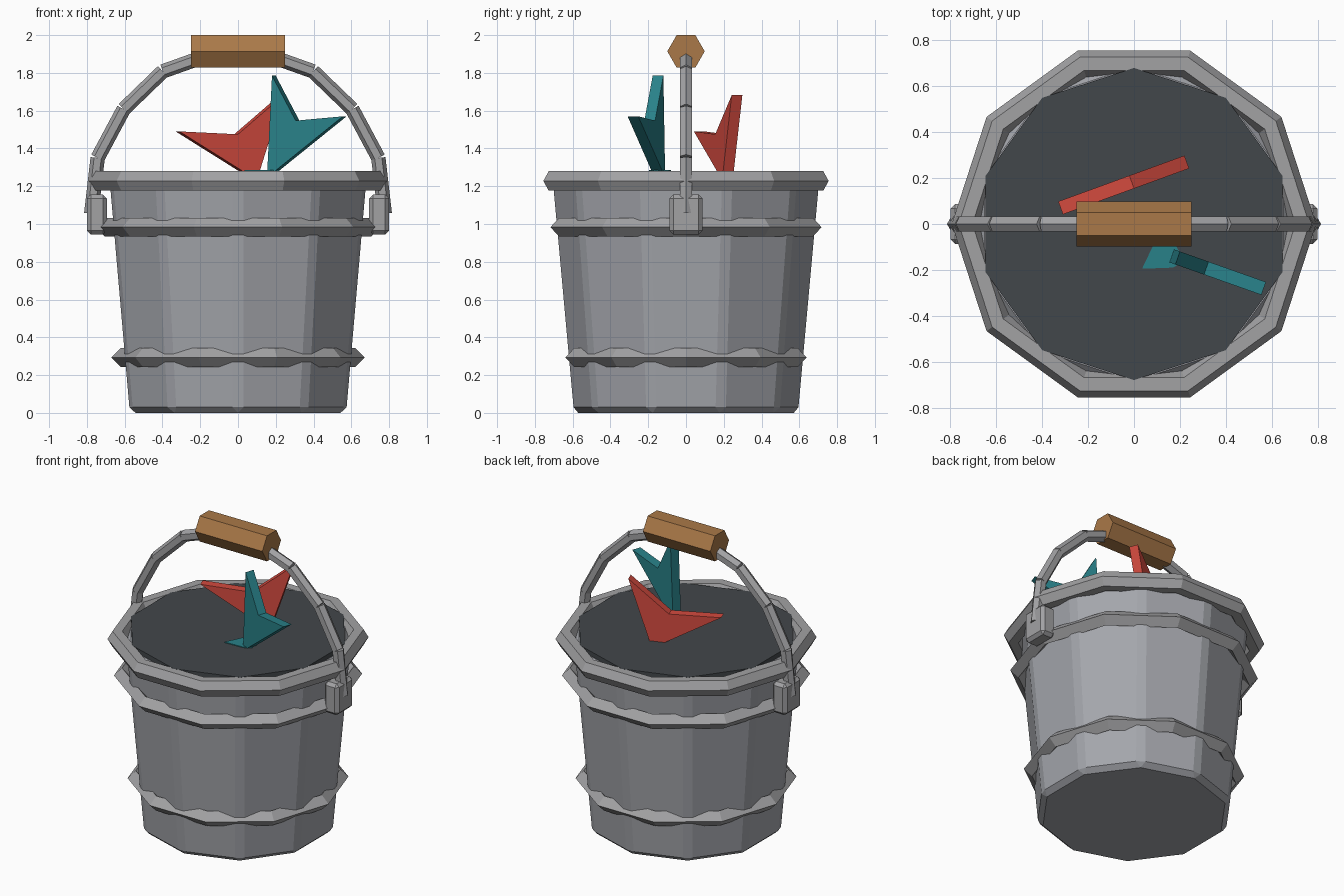
import bpy, bmesh, math
from mathutils import Vector, Matrix

if "Cube" in bpy.data.objects:
    bpy.data.objects.remove(bpy.data.objects["Cube"])


def material(name, rgb):
    m = bpy.data.materials.new(name)
    m.diffuse_color = (*rgb, 1)
    m.use_nodes = True
    m.node_tree.nodes["Principled BSDF"].inputs["Base Color"].default_value = m.diffuse_color
    return m


WOOD = material("wood", (0.40, 0.19, 0.065))
RED = material("red", (0.66, 0.07, 0.05))
TEAL = material("teal", (0.022, 0.22, 0.25))
DARK = material("dark_water", (0.055, 0.063, 0.07))
STEEL = material("steel", (0.37, 0.38, 0.41))
IRON = material("iron", (0.36, 0.36, 0.37))


def make(name, bm, mat, bevel=0):
    bmesh.ops.recalc_face_normals(bm, faces=bm.faces[:])
    me = bpy.data.meshes.new(name)
    bm.to_mesh(me)
    bm.free()
    ob = bpy.data.objects.new(name, me)
    bpy.context.collection.objects.link(ob)
    me.materials.append(mat)
    if bevel:
        mod = ob.modifiers.new("bevel", 'BEVEL')
        mod.width, mod.segments = bevel, 1
        mod.limit_method = 'ANGLE'
        mod.angle_limit = math.radians(20)
    return ob


def frustum(name, r1, r2, z1, z2, mat, sides=10, turn=18, bevel=0):
    bm = bmesh.new()
    lo, hi = [[bm.verts.new((r * math.cos(a), r * math.sin(a), z))
               for a in (math.radians(turn) + math.tau * i / sides for i in range(sides))]
              for r, z in ((r1, z1), (r2, z2))]
    for i in range(sides):
        j = (i + 1) % sides
        bm.faces.new((lo[i], lo[j], hi[j], hi[i]))
    bm.faces.new(lo)
    bm.faces.new(hi)
    return make(name, bm, mat, bevel)


def hoop(name, major, minor, z, minor_sides):
    bpy.ops.mesh.primitive_torus_add(major_radius=major, minor_radius=minor, major_segments=10,
                                     minor_segments=minor_sides, location=(0, 0, z))
    bpy.context.object.name = name
    bpy.context.object.data.materials.append(IRON)


def rod(name, p, q, radius, mat, turn):
    # hexagonal bar lying in the xz plane
    p, q = Vector(p), Vector(q)
    d = (q - p).normalized()
    y = Vector((0, 1, 0))
    rot = Matrix((y.cross(d), y, d)).transposed().to_4x4()
    ob = frustum(name, radius, radius, 0, (q - p).length, mat, 6, turn)
    ob.data.transform(Matrix.Translation(p) @ rot)


def prism(name, pts, depth, mat, matrix):
    bm = bmesh.new()
    a = [bm.verts.new((u, v, -depth / 2)) for u, v in pts]
    b = [bm.verts.new((u, v, depth / 2)) for u, v in pts]
    bm.faces.new(a)
    bm.faces.new(b)
    for i in range(len(pts)):
        j = (i + 1) % len(pts)
        bm.faces.new((a[i], a[j], b[j], b[i]))
    bm.transform(matrix)
    make(name, bm, mat)


# bucket body, contents surface, rim and bands
frustum("bucket_body", 0.602, 0.716, 0, 1.25, STEEL, bevel=0.03)
frustum("contents_surface", 0.68, 0.68, 1.20, 1.281, DARK)
hoop("rim", 0.734, 0.06, 1.228, 6)
hoop("upper_band", 0.705, 0.05, 0.983, 4)
hoop("lower_band", 0.622, 0.05, 0.293, 4)

# handle lugs
for s, side in ((-1, "left"), (1, "right")):
    bm = bmesh.new()
    bmesh.ops.create_cube(bm, size=1)
    bm.transform(Matrix.Translation((s * 0.747, 0, 1.05)) @ Matrix.Diagonal((0.105, 0.175, 0.21, 1)))
    make(side + "_lug", bm, IRON, bevel=0.02)

# arched handle made of straight hexagonal bars, ridge facing outwards
half = [(0.777, 0, 1.055), (0.743, 0, 1.35), (0.605, 0, 1.608), (0.398, 0, 1.808), (0.14, 0, 1.9)]
arc = half + [(-x, y, z) for x, y, z in reversed(half)]
for i in range(9):
    rod(f"handle_bar_{i + 1}", arc[i], arc[i + 1], 0.038, IRON, 0)

# wooden grip
rod("grip", (-0.25, 0, 1.914), (0.25, 0, 1.914), 0.099, WOOD, 30)


# forked tails sticking out of the bucket: profile (x, z) on a plane turned about z
def tail(name, pts, origin, angle, mat):
    a = math.radians(angle)
    local = [((x - origin[0]) / math.cos(a), z) for x, z in pts]
    m = (Matrix.Translation((*origin, 0)) @ Matrix.Rotation(a, 4, 'Z')
         @ Matrix.Rotation(math.pi / 2, 4, 'X'))
    prism(name, local, 0.06, mat, m)


tail("red_tail", [(-0.32, 1.49), (-0.01, 1.475), (0.23, 1.682), (0.105, 1.28),
                  (0.09, 1.21), (0.08, 1.21), (0.015, 1.28)], (-0.32, 0.07), 20, RED)
tail("teal_tail", [(0.19, 1.785), (0.315, 1.547), (0.565, 1.57), (0.205, 1.28),
                   (0.19, 1.21), (0.17, 1.21), (0.165, 1.28)], (0.19, -0.148), -19.5, TEAL)

# sliver of the teal body breaking the surface
prism("teal_body", [(0.09, -0.08), (0.035, -0.195), (0.17, -0.19), (0.22, -0.16), (0.18, -0.09)],
      0.06, TEAL, Matrix.Translation((0, 0, 1.256)))
